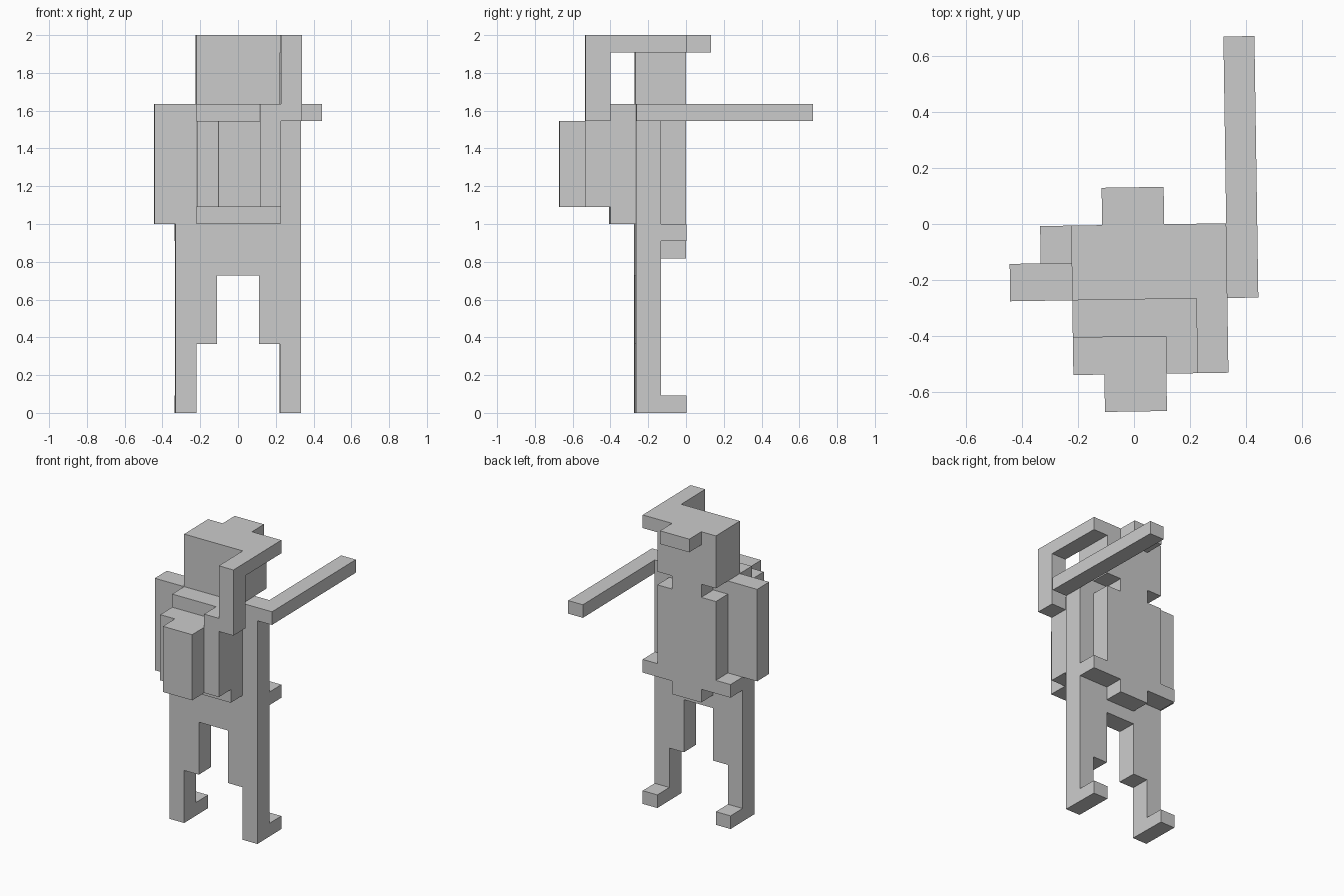
import bpy
import bmesh
from mathutils import Matrix, Vector

default_cube = bpy.data.objects.get("Cube")
if default_cube:
    bpy.data.objects.remove(default_cube, do_unlink=True)

# Block size along each axis, and the slight turn of the whole figure
BLOCK = Vector((0.111, 0.1337, 1 / 11))
PLACE = Matrix.Translation((-0.003, -0.0025, 0)) @ Matrix.Rotation(0.015, 4, "Z")

grey = bpy.data.materials.new("plain_grey")
grey.use_nodes = True
colour = (0.6, 0.6, 0.6, 1)
grey.diffuse_color = colour
grey.node_tree.nodes["Principled BSDF"].inputs["Base Color"].default_value = colour


def part(name, *boxes):
    """One object made of boxes, each given as x, y and z ranges in blocks."""
    bm = bmesh.new()
    for ranges in boxes:
        low = Vector([r[0] * b for r, b in zip(ranges, BLOCK)])
        high = Vector([r[1] * b for r, b in zip(ranges, BLOCK)])
        size = Matrix.Diagonal((high - low).to_4d())
        bmesh.ops.create_cube(bm, size=1, matrix=PLACE @ Matrix.Translation((low + high) / 2) @ size)
    mesh = bpy.data.meshes.new(name)
    bm.to_mesh(mesh)
    bm.free()
    mesh.materials.append(grey)
    obj = bpy.data.objects.new(name, mesh)
    bpy.context.collection.objects.link(obj)
    return obj


def span(side, near, far):
    """An x range on the chosen side of the body."""
    return tuple(sorted((side * near, side * far)))


# Depth layers shared by several parts
torso_y = (-2, -1)
back_y = (-1, 0)

# Legs and feet
for side, label in ((1, "left"), (-1, "right")):
    part(label + "_leg",
         (span(side, 1, 3), torso_y, (4, 8)),
         (span(side, 2, 3), torso_y, (0, 4)))
    part(label + "_foot", (span(side, 2, 3), back_y, (0, 1)))

# Torso, with the belly layer, belt and buckle flap
part("torso", ((-3, 3), torso_y, (8, 17)), ((-2, 2), torso_y, (17, 18)))
part("belly", ((-2, 2), back_y, (11, 17)))
part("collar", ((-1, 1), back_y, (17, 18)))
part("belt", ((-3, 3), back_y, (10, 11)))
part("belt_flap", ((-1, 1), back_y, (9, 10)))

# Arms: one hanging, one stretched out
part("right_arm", ((-4, -3), torso_y, (11, 18)), ((-3, -2), torso_y, (17, 18)))
part("left_shoulder", ((2, 3), torso_y, (17, 18)))
part("left_arm", ((3, 4), (-2, 5), (17, 18)))

# Pack on the front side
part("pack_base", ((-2, 2), (-3, -2), (11, 18)))
part("pack_body", ((-2, 1), (-4, -3), (12, 17)))
part("pack_strap", ((1, 2), (-4, -3), (12, 18)))
part("pack_pocket", ((-1, 1), (-5, -4), (12, 17)))

# Head, brim and the hooked tail of the hat
part("head", ((-2, 2), (-2, 0), (18, 22)))
part("hat_brim", ((-1, 1), (0, 1), (21, 22)))
part("hat_side", ((2, 3), (-4, 0), (21, 22)))
part("hat_tail", ((2, 3), (-4, -3), (17, 21)))
